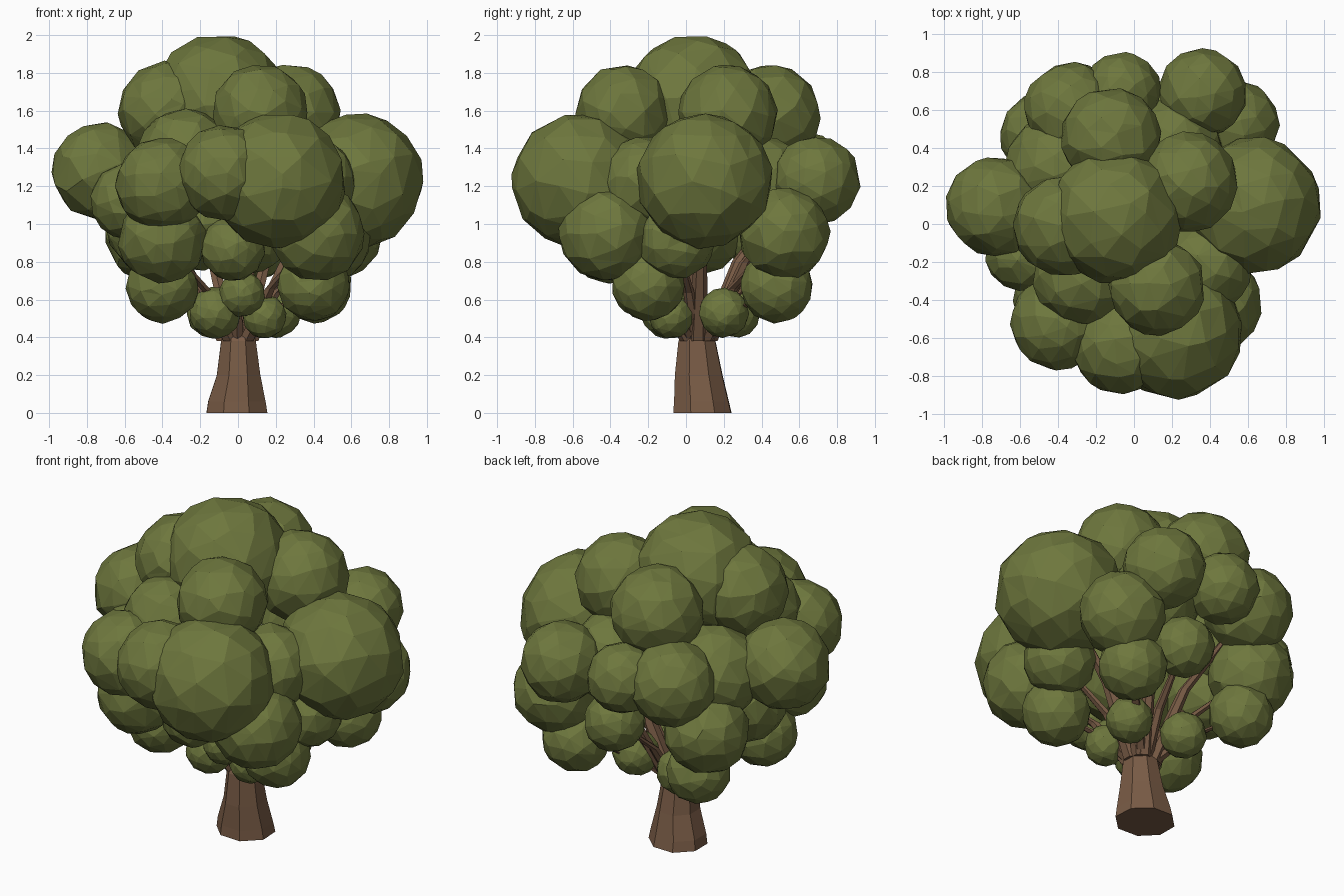
import bpy, bmesh, math, random
from mathutils import Vector, Matrix

if "Cube" in bpy.data.objects:
    bpy.data.objects.remove(bpy.data.objects["Cube"])

random.seed(4)

def material(name, rgb):
    m = bpy.data.materials.new(name)
    m.diffuse_color = (*rgb, 1)
    m.use_nodes = True
    m.node_tree.nodes["Principled BSDF"].inputs["Base Color"].default_value = m.diffuse_color
    return m

LEAF = material("leaf_green", (0.155, 0.185, 0.047))
BARK = material("bark_brown", (0.19, 0.105, 0.06))

def finish(bm, name, mat):
    bmesh.ops.recalc_face_normals(bm, faces=bm.faces)
    me = bpy.data.meshes.new(name)
    bm.to_mesh(me)
    bm.free()
    me.materials.append(mat)
    ob = bpy.data.objects.new(name, me)
    bpy.context.collection.objects.link(ob)
    return ob

def tube(name, rings, sides, wobble=0.0):
    """Loft of horizontal rings (x, y, z, rx, ry), capped at both ends."""
    bm = bmesh.new()
    bumps = [1 + random.uniform(-wobble, wobble) for _ in range(sides)]
    loops = []
    for x, y, z, rx, ry in rings:
        loops.append([bm.verts.new((x + rx * b * math.cos(2 * math.pi * (i + .5) / sides),
                                    y + ry * b * math.sin(2 * math.pi * (i + .5) / sides), z))
                      for i, b in enumerate(bumps)])
    for a, b in zip(loops, loops[1:]):
        for i in range(sides):
            j = (i + 1) % sides
            bm.faces.new((a[i], a[j], b[j], b[i]))
    bm.faces.new(loops[0][::-1])
    bm.faces.new(loops[-1])
    return finish(bm, name, BARK)

def leaf_ball(name, x, y, z, r):
    """Faceted ball: icosphere, slightly jittered, decimated to uneven flat facets."""
    bm = bmesh.new()
    axis = Vector([random.uniform(-1, 1) for _ in range(3)]).normalized()
    spin = Matrix.Rotation(random.uniform(0, 6.28), 4, axis)
    bmesh.ops.create_icosphere(bm, subdivisions=3, radius=r * 1.01, matrix=spin)
    for v in bm.verts:
        v.co *= random.uniform(0.975, 1.02)
        v.co += Vector((x, y, z))
    ob = finish(bm, name, LEAF)
    d = ob.modifiers.new("facets", 'DECIMATE')
    d.ratio = 0.42

# trunk: flared foot, narrowing up into the crown
tube("trunk", [(-0.01, 0.09, 0.0, 0.175, 0.165), (-0.01, 0.085, 0.06, 0.165, 0.155),
               (0, 0.07, 0.2, 0.125, 0.135), (0, 0.06, 0.38, 0.1, 0.105),
               (0, 0.06, 0.48, 0.06, 0.06)], 8, 0.04)

# foliage: balls from the top of the crown down to the trunk
groups = {
    "crown_leaves": [(-.1, .04, 1.65, .35), (.12, -.33, 1.59, .25), (.28, .22, 1.58, .26),
                     (-.12, .45, 1.58, .26), (-.37, -.01, 1.6, .26)],
    "middle_leaves": [(.625, .1, 1.23, .355), (.21, -.56, 1.23, .355), (-.07, -.64, 1.27, .25),
                      (-.4, -.52, 1.21, .245), (-.73, .09, 1.28, .255), (.36, .69, 1.23, .23),
                      (-.06, .7, 1.25, .2), (-.33, .6, 1.25, .245), (-.58, -.15, 1.12, .2)],
    "lower_leaves": [(.52, .52, .95, .24), (.42, -.42, .95, .25), (-.4, -.4, .92, .23),
                     (-.03, -.4, .87, .17), (.5, -.05, .91, .2), (-.46, .46, .94, .24),
                     (.1, .55, .88, .17)],
    "under_leaves": [(-.4, -.18, .67, .19), (.4, -.2, .68, .19), (.41, .48, .67, .19),
                     (-.4, .45, .67, .18)],
    "small_leaves": [(-.12, -.1, .53, .135), (.14, -.08, .51, .115), (.02, -.16, .63, .12),
                     (.2, .2, .53, .13), (-.14, .26, .53, .13)],
    # inner balls that close the gaps between the outer ones
    "inner_leaves": [(.38, -.22, 1.22, .24), (-.28, -.28, 1.36, .25), (-.22, -.2, 1.0, .24),
                     (.2, .4, 1.2, .26), (-.4, .3, 1.22, .27), (-.45, .08, .98, .24),
                     (.05, -.1, .98, .24)],
}
for group, balls in groups.items():
    for i, b in enumerate(balls):
        leaf_ball(f"{group}_{i + 1}", *b)

# branches: tapered limbs from the trunk top into the lower and middle balls
limbs = groups["crown_leaves"][:1] + groups["lower_leaves"] + groups["under_leaves"] \
    + [groups["middle_leaves"][i] for i in (0, 4, 5, 7)]
for i, (x, y, z, r) in enumerate(limbs):
    w = 0.03 + 0.06 * r
    mid = (x * 0.4, 0.06 + (y - 0.06) * 0.4, 0.36 + (z - 0.36) * 0.5)
    tube(f"branch_{i + 1}", [(x * .1, 0.06 + (y - .06) * .1, 0.38, w, w), (*mid, w * .7, w * .7),
                             (x, y, z, w * .3, w * .3)], 6)
